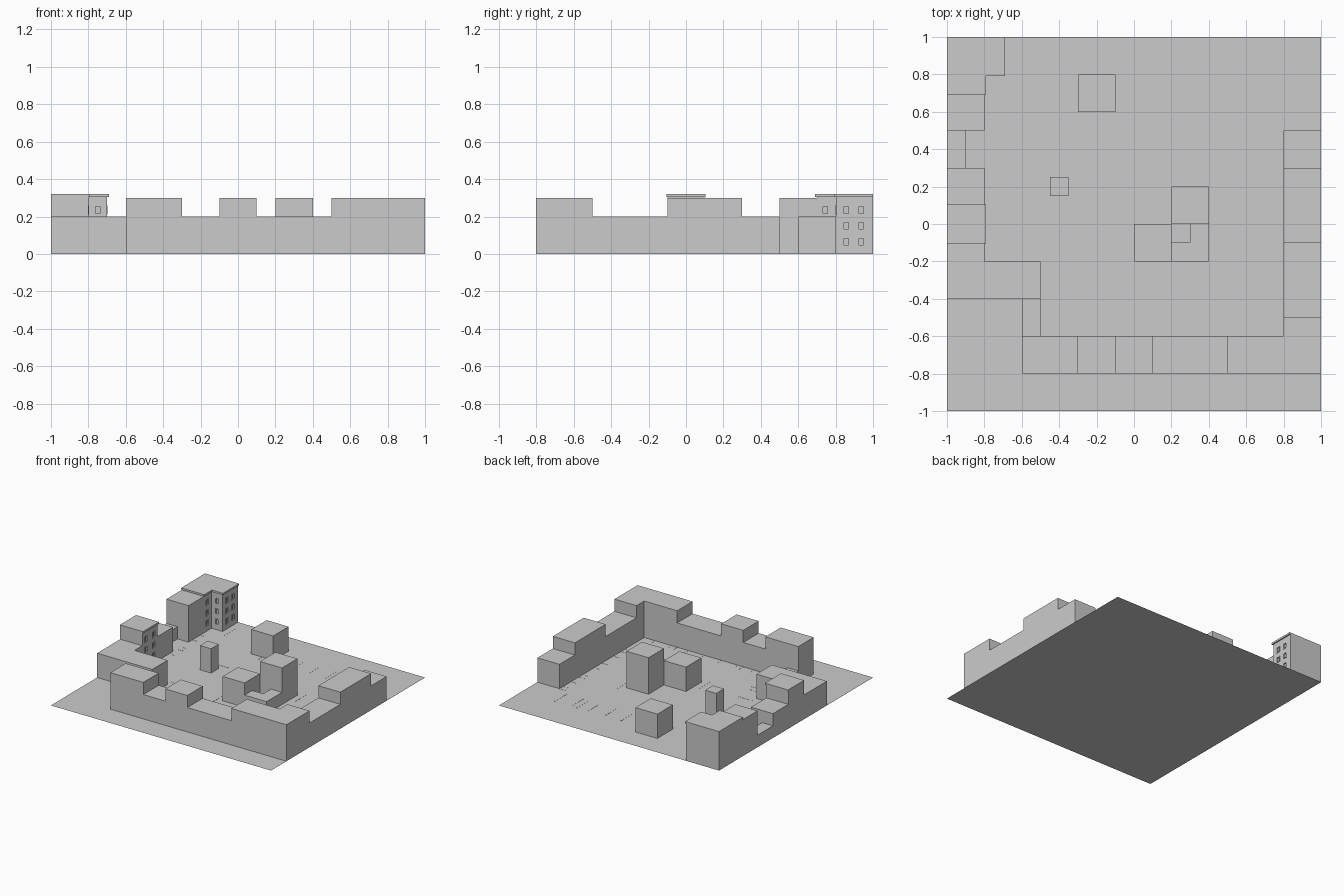
import bpy, bmesh
from mathutils import Matrix, Vector

if "Cube" in bpy.data.objects:
    bpy.data.objects.remove(bpy.data.objects["Cube"])


def make_object(name, bm):
    mesh = bpy.data.meshes.new(name)
    bm.to_mesh(mesh)
    bm.free()
    obj = bpy.data.objects.new(name, mesh)
    bpy.context.collection.objects.link(obj)
    return obj


def add_box(bm, x0, x1, y0, y1, z0, z1):
    m = Matrix.Translation(((x0 + x1) / 2, (y0 + y1) / 2, (z0 + z1) / 2))
    m = m @ Matrix.Diagonal((x1 - x0, y1 - y0, z1 - z0, 1))
    bmesh.ops.create_cube(bm, size=1, matrix=m)


def box(name, x0, x1, y0, y1, z1, z0=0):
    bm = bmesh.new()
    add_box(bm, x0, x1, y0, y1, z0, z1)
    return make_object(name, bm)


def prism(name, pts, z0, z1):
    """Extrude a flat outline (counter-clockwise) from z0 to z1."""
    bm = bmesh.new()
    face = bm.faces.new([bm.verts.new((x, y, z0)) for x, y in pts])
    new = bmesh.ops.extrude_face_region(bm, geom=[face])["geom"]
    up = [v for v in new if isinstance(v, bmesh.types.BMVert)]
    bmesh.ops.translate(bm, verts=up, vec=(0, 0, z1 - z0))
    bmesh.ops.recalc_face_normals(bm, faces=bm.faces)
    return make_object(name, bm)


def profile_wall(name, steps, depth, along_x):
    """Stepped skyline: steps are (start, end, height), depth is the cross range."""
    pts = [(steps[0][0], 0)]
    for a, b, h in steps:
        pts += [(a, h), (b, h)]
    pts.append((steps[-1][1], 0))
    d0, d1 = depth
    bm = bmesh.new()
    verts = [bm.verts.new((a, d0, z) if along_x else (d0, a, z)) for a, z in pts]
    new = bmesh.ops.extrude_face_region(bm, geom=[bm.faces.new(verts)])["geom"]
    up = [v for v in new if isinstance(v, bmesh.types.BMVert)]
    bmesh.ops.translate(bm, verts=up, vec=(0, d1 - d0, 0) if along_x else (d1 - d0, 0, 0))
    bmesh.ops.recalc_face_normals(bm, faces=bm.faces)
    return make_object(name, bm)


def windows(building, name, spots):
    """Recessed, framed windows; spots are (x, y, axis), axis x faces +x, y faces -y."""
    cut, frame = bmesh.new(), bmesh.new()
    w, h, t, out = 0.018, 0.024, 0.006, 0.003
    for x, y, axis in spots:
        for z in (0.065, 0.15, 0.235):
            def put(bm, u0, u1, v0, v1, d0, d1):
                if axis == "x":
                    add_box(bm, x + d0, x + d1, y + u0, y + u1, z + v0, z + v1)
                else:
                    add_box(bm, x + u0, x + u1, y - d1, y - d0, z + v0, z + v1)
            put(cut, -w + t, w - t, -h + t, h - t, -0.008, 0.01)
            for s in (-1, 1):
                u = sorted((s * w, s * (w - t)))
                v = sorted((s * h, s * (h - t)))
                put(frame, u[0], u[1], -h, h, -0.001, out)
                put(frame, -w + t, w - t, v[0], v[1], -0.001, out)
    make_object(name + "_frames", frame)
    cutter = make_object(name + "_cutter", cut)
    cutter.hide_render = True
    cutter.hide_set(True)
    mod = building.modifiers.new("window_recess", "BOOLEAN")
    mod.operation, mod.object, mod.solver = "DIFFERENCE", cutter, "EXACT"


# base sheet
bm = bmesh.new()
bmesh.ops.create_grid(bm, x_segments=1, y_segments=1, size=1)
make_object("base_plane", bm)

# front and right rows with stepped roofs
profile_wall("front_row", [(-0.6, -0.3, 0.3), (-0.3, -0.1, 0.2), (-0.1, 0.1, 0.3),
                           (0.1, 0.5, 0.2), (0.5, 1, 0.3)], (-0.8, -0.6), True)
profile_wall("right_row", [(-0.6, -0.5, 0.3), (-0.5, -0.1, 0.2), (-0.1, 0.3, 0.3),
                           (0.3, 0.5, 0.2)], (0.8, 1), False)

# left row
prism("left_corner_block", [(-1, -0.4), (-0.5, -0.4), (-0.5, -0.2), (-0.8, -0.2),
                            (-0.8, -0.1), (-1, -0.1)], 0, 0.2)
box("corner_link", -0.6, -0.5, -0.6, -0.4, 0.1)
box("left_block", -1, -0.8, 0.1, 0.3, 0.2)
box("courtyard_annex", -1, -0.9, 0.3, 0.5, 0.1)
box("left_tall_block", -1, -0.8, 0.5, 0.7, 0.3)

# detailed house in the left row
house = box("left_house", -1, -0.8, -0.1, 0.1, 0.305)
box("left_house_cornice", -1, -0.79, -0.105, 0.105, 0.32, 0.305)
windows(house, "left_house_windows", [(-0.8, -0.05, "x"), (-0.8, 0.05, "x")])

# detailed corner house
corner = prism("corner_house", [(-1, 0.7), (-0.8, 0.7), (-0.8, 0.8), (-0.7, 0.8),
                                (-0.7, 1), (-1, 1)], 0, 0.305)
prism("corner_house_cornice", [(-1, 0.69), (-0.79, 0.69), (-0.79, 0.79), (-0.69, 0.79),
                               (-0.69, 1), (-1, 1)], 0.305, 0.32)
windows(corner, "corner_house_windows", [(-0.7, 0.855, "x"), (-0.7, 0.935, "x"),
                                         (-0.8, 0.745, "x"), (-0.75, 0.8, "y")])

# free-standing blocks
box("back_block", -0.3, -0.1, 0.6, 0.8, 0.2)
box("small_pillar_block", -0.45, -0.35, 0.15, 0.25, 0.2)
box("centre_tower", 0.2, 0.4, 0, 0.2, 0.3)
box("centre_block", 0, 0.2, -0.2, 0, 0.2)
prism("centre_annex", [(0.2, -0.2), (0.4, -0.2), (0.4, 0), (0.3, 0), (0.3, -0.1),
                       (0.2, -0.1)], 0, 0.1)

# thin pavement joints
bm = bmesh.new()
r = 0.002


def joint(x0, x1, y0, y1):
    add_box(bm, x0 - r, x1 + r, y0 - r, y1 + r, 0, 0.001)


for x in (-0.2, -0.1, -0.05, 0.1, 0.25, 0.4, 0.5, 0.55, 0.7):
    joint(x, x, -0.6, -0.55)
    joint(x, x, 0.55, 0.7)
for y in (0.5, 0.45, 0.35, 0.25, 0.2, 0.05, -0.05, -0.2, -0.3, -0.35):
    joint(0.75, 0.8, y, y)
for y in (0.65, 0.55, 0.4, 0.35, 0.25, 0.1, -0.05):
    joint(-0.8, -0.75, y, y)
for y in (-0.3, -0.35, -0.5):
    joint(-0.5, -0.35, y, y)
for seg in ((-0.5, -0.3, 0.3, 0.3), (-0.05, 0.1, 0.25, 0.25), (0.45, 0.45, 0.1, 0.25),
            (-0.05, -0.05, -0.25, -0.1), (0.3, 0.45, -0.25, -0.25),
            (-0.5, -0.35, -0.15, -0.15), (-0.65, -0.65, 0.75, 0.9)):
    joint(*seg)
make_object("pavement_joints", bm)
